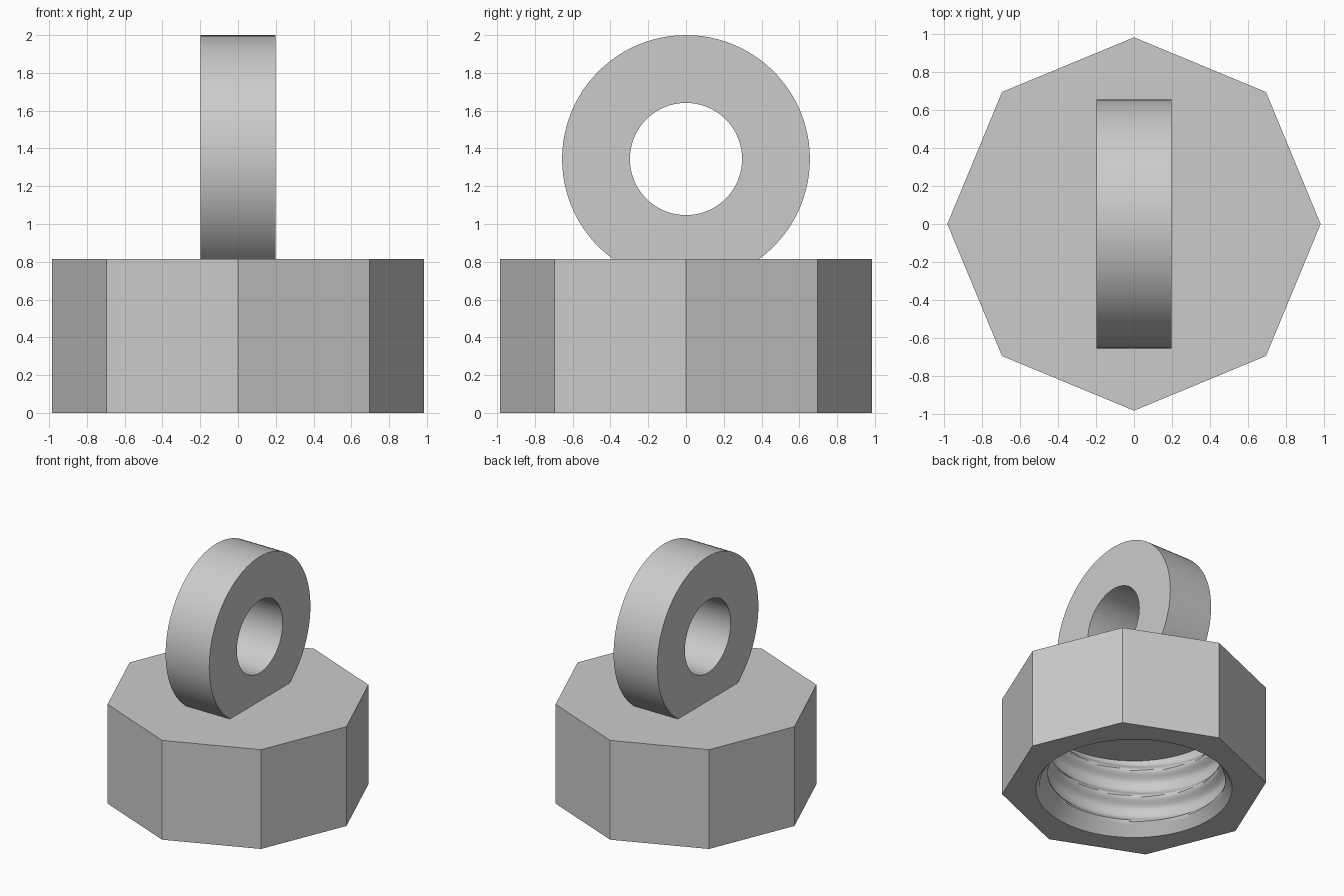
import bpy, bmesh
from math import cos, sin, pi, radians
from mathutils import Vector, Matrix

if "Cube" in bpy.data.objects:
    bpy.data.objects.remove(bpy.data.objects["Cube"])

CAP_R, CAP_H = 0.985, 0.815
RING_R, HOLE_R, RING_HALF, RING_Z = 0.656, 0.297, 0.198, 1.344
BORE_TOP, ROOT_R, CREST_R, MOUTH_R, PITCH = 0.64, 0.70, 0.64, 0.73, 0.225

grey = bpy.data.materials.new("light grey")
grey.use_nodes = True
colour = (0.6, 0.6, 0.6, 1)
grey.diffuse_color = colour
grey.node_tree.nodes["Principled BSDF"].inputs["Base Color"].default_value = colour


def make_object(name, bm):
    bmesh.ops.recalc_face_normals(bm, faces=bm.faces)
    mesh = bpy.data.meshes.new(name)
    bm.to_mesh(mesh)
    bm.free()
    mesh.materials.append(grey)
    obj = bpy.data.objects.new(name, mesh)
    bpy.context.collection.objects.link(obj)
    return obj


def smooth(obj):
    bpy.ops.object.select_all(action='DESELECT')
    obj.select_set(True)
    bpy.context.view_layer.objects.active = obj
    bpy.ops.object.shade_smooth_by_angle(angle=radians(32))


# Octagonal cap with corners on the axes
bm = bmesh.new()
bmesh.ops.create_cone(bm, cap_ends=True, segments=8, radius1=CAP_R, radius2=CAP_R,
                      depth=CAP_H, matrix=Matrix.Translation((0, 0, CAP_H / 2)))
for v in bm.verts:
    angle = round(Vector((v.co.x, v.co.y)).angle_signed(Vector((1, 0))) / (pi / 4)) * pi / 4
    v.co.x, v.co.y = CAP_R * cos(angle), CAP_R * sin(angle)
cap = make_object("threaded_cap", bm)


# Bore cutter: rounded helical thread with a flared mouth
def bore_radius(angle, z):
    phase = 2 * pi * (z - 0.16) / PITCH - angle
    ridge = (0.5 + 0.5 * cos(phase)) ** 2
    thread = ROOT_R - (ROOT_R - CREST_R) * ridge
    return max(thread, MOUTH_R - 0.8 * z)


SEG, ROWS, START = 96, 48, -0.05
bm = bmesh.new()
rows = []
for j in range(ROWS + 1):
    z = START + (BORE_TOP - START) * j / ROWS
    row = []
    for i in range(SEG):
        a = 2 * pi * i / SEG
        r = bore_radius(a, z)
        row.append(bm.verts.new((r * cos(a), r * sin(a), z)))
    rows.append(row)
for low, high in zip(rows, rows[1:]):
    for i in range(SEG):
        k = (i + 1) % SEG
        bm.faces.new((low[i], low[k], high[k], high[i]))
bm.faces.new(rows[0])
bm.faces.new(rows[-1])
cutter = make_object("bore_cutter", bm)

cut = cap.modifiers.new("bore", 'BOOLEAN')
cut.operation, cut.solver, cut.object = 'DIFFERENCE', 'EXACT', cutter
bpy.context.view_layer.objects.active = cap
bpy.ops.object.modifier_apply(modifier=cut.name)
bpy.data.objects.remove(cutter)
smooth(cap)

# Hanging ring: a rectangle spun about the x axis, trimmed where it meets the cap
bm = bmesh.new()
corners = [bm.verts.new((x, 0, RING_Z + r)) for x, r in
           ((-RING_HALF, HOLE_R), (RING_HALF, HOLE_R), (RING_HALF, RING_R), (-RING_HALF, RING_R))]
edges = [bm.edges.new((corners[i], corners[(i + 1) % 4])) for i in range(4)]
bmesh.ops.spin(bm, geom=corners + edges, cent=(0, 0, RING_Z), axis=(1, 0, 0),
               angle=2 * pi, steps=96, use_merge=True)
bmesh.ops.remove_doubles(bm, verts=bm.verts, dist=0.0001)
bmesh.ops.bisect_plane(bm, geom=bm.verts[:] + bm.edges[:] + bm.faces[:],
                       plane_co=(0, 0, CAP_H - 0.005), plane_no=(0, 0, 1), clear_inner=True)
bmesh.ops.holes_fill(bm, edges=[e for e in bm.edges if e.is_boundary])
ring = make_object("hanging_ring", bm)
smooth(ring)
